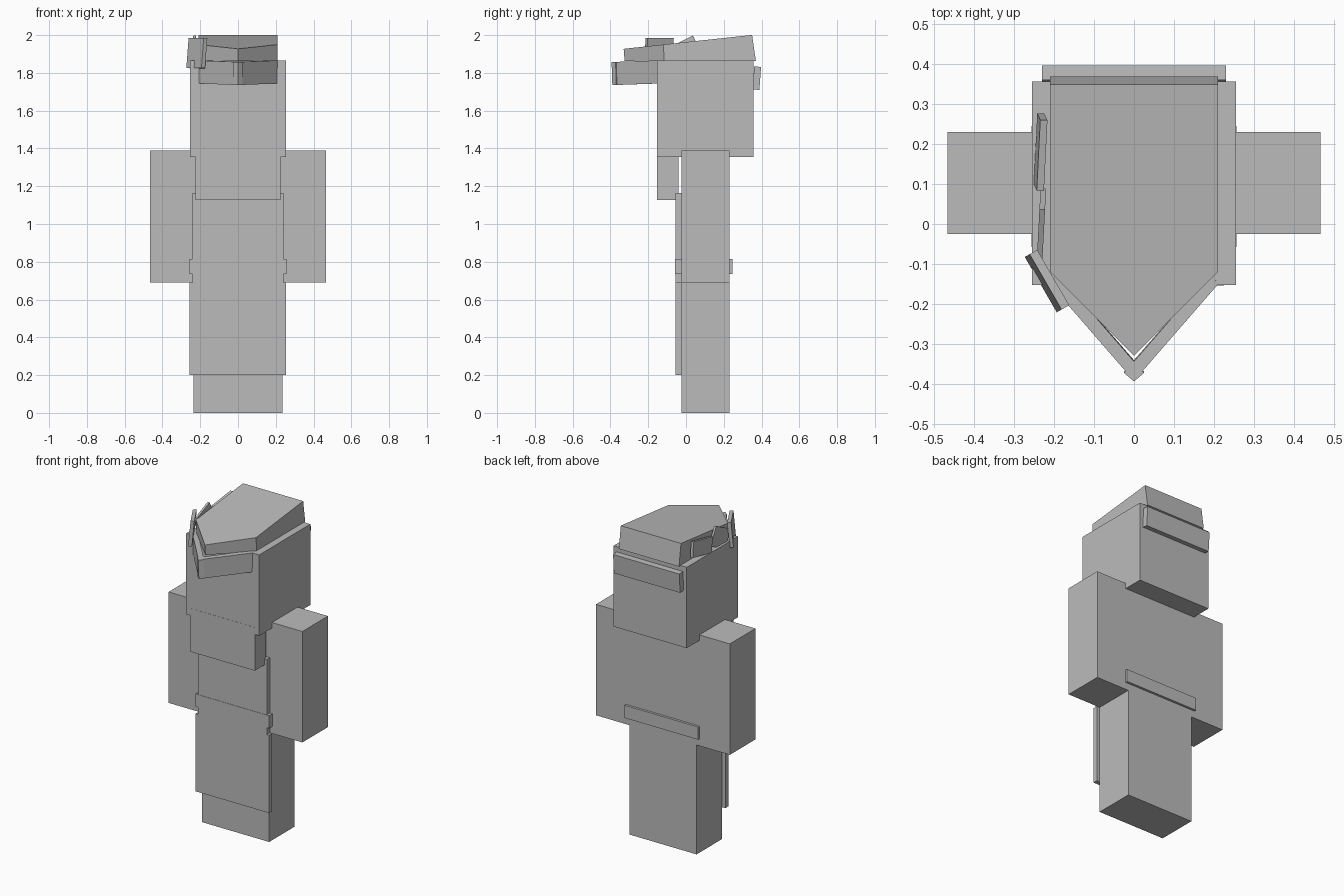
import bpy, bmesh, math
from mathutils import Matrix, Euler

if "Cube" in bpy.data.objects:
    bpy.data.objects.remove(bpy.data.objects["Cube"])

grey = bpy.data.materials.new("plain grey")
grey.diffuse_color = (0.5, 0.5, 0.5, 1)
grey.use_nodes = True
grey.node_tree.nodes["Principled BSDF"].inputs["Base Color"].default_value = grey.diffuse_color


def finish(name, bm):
    bmesh.ops.recalc_face_normals(bm, faces=bm.faces)
    me = bpy.data.meshes.new(name)
    bm.to_mesh(me)
    bm.free()
    me.materials.append(grey)
    ob = bpy.data.objects.new(name, me)
    bpy.context.collection.objects.link(ob)
    return ob


def box(name, x, y, z):
    """Box between (min, max) pairs."""
    bm = bmesh.new()
    size = [b - a for a, b in (x, y, z)]
    mid = [(a + b) / 2 for a, b in (x, y, z)]
    bmesh.ops.create_cube(bm, size=1, matrix=Matrix.Translation(mid) @ Matrix.Diagonal((*size, 1)))
    return finish(name, bm)


def tilted_box(name, mid, size, rot):
    """Box turned by angles in degrees."""
    bm = bmesh.new()
    turn = Euler([math.radians(a) for a in rot]).to_matrix().to_4x4()
    bmesh.ops.create_cube(bm, size=1, matrix=Matrix.Translation(mid) @ turn @ Matrix.Diagonal((*size, 1)))
    return finish(name, bm)


# Body
box("legs", (-0.235, 0.235), (-0.025, 0.23), (0, 0.69))
box("torso", (-0.235, 0.235), (-0.025, 0.23), (0.69, 1.39))
for side, s in (("left", -1), ("right", 1)):
    box(side + "_arm", sorted((s * 0.235, s * 0.467)), (-0.025, 0.23), (0.69, 1.39))
box("head", (-0.255, 0.255), (-0.153, 0.357), (1.355, 1.865))
box("beard", (-0.225, 0.225), (-0.154, -0.04), (1.127, 1.40))

# Clothing
box("chest_panel", (-0.24, 0.24), (-0.056, -0.02), (0.69, 1.165))
box("apron", (-0.257, 0.255), (-0.056, -0.025), (0.2, 0.69))
box("belt", (-0.257, 0.257), (-0.058, 0.245), (0.735, 0.815))

# Hat crown: pointed outline with a top that rises to the back
bm = bmesh.new()
outline = [(-0.21, 0.35), (0.21, 0.35), (0.21, -0.12), (0, -0.33), (-0.21, -0.12)]
top = [bm.verts.new((x, y, 1.963 + 0.108 * y)) for x, y in outline]
low = [bm.verts.new((x, y + (0.02 if y > 0 else 0.005), 1.862)) for x, y in outline]
bm.faces.new(top)
bm.faces.new(low)
for i in range(5):
    j = (i + 1) % 5
    bm.faces.new((top[i], top[j], low[j], low[i]))
finish("hat_crown", bm)

# Hat brim: two slabs meeting at the front point, and a back band
for side, s in (("left", -1), ("right", 1)):
    tilted_box(side + "_brim", (s * 0.094, -0.259, 1.801), (0.325, 0.032, 0.122), (1, s * -1.5, s * 49))
tilted_box("back_brim", (0, 0.375, 1.772), (0.462, 0.036, 0.122), (-4, 0, 0))

# Feather in three pieces along the left side of the crown
tilted_box("feather_front", (-0.218, -0.143, 1.905), (0.022, 0.16, 0.16), (0, 5, 30))
tilted_box("feather_middle", (-0.232, -0.005, 1.91), (0.014, 0.15, 0.12), (26, 0, -3))
tilted_box("feather_back", (-0.234, 0.18, 1.92), (0.018, 0.18, 0.095), (10, 5, -2))
